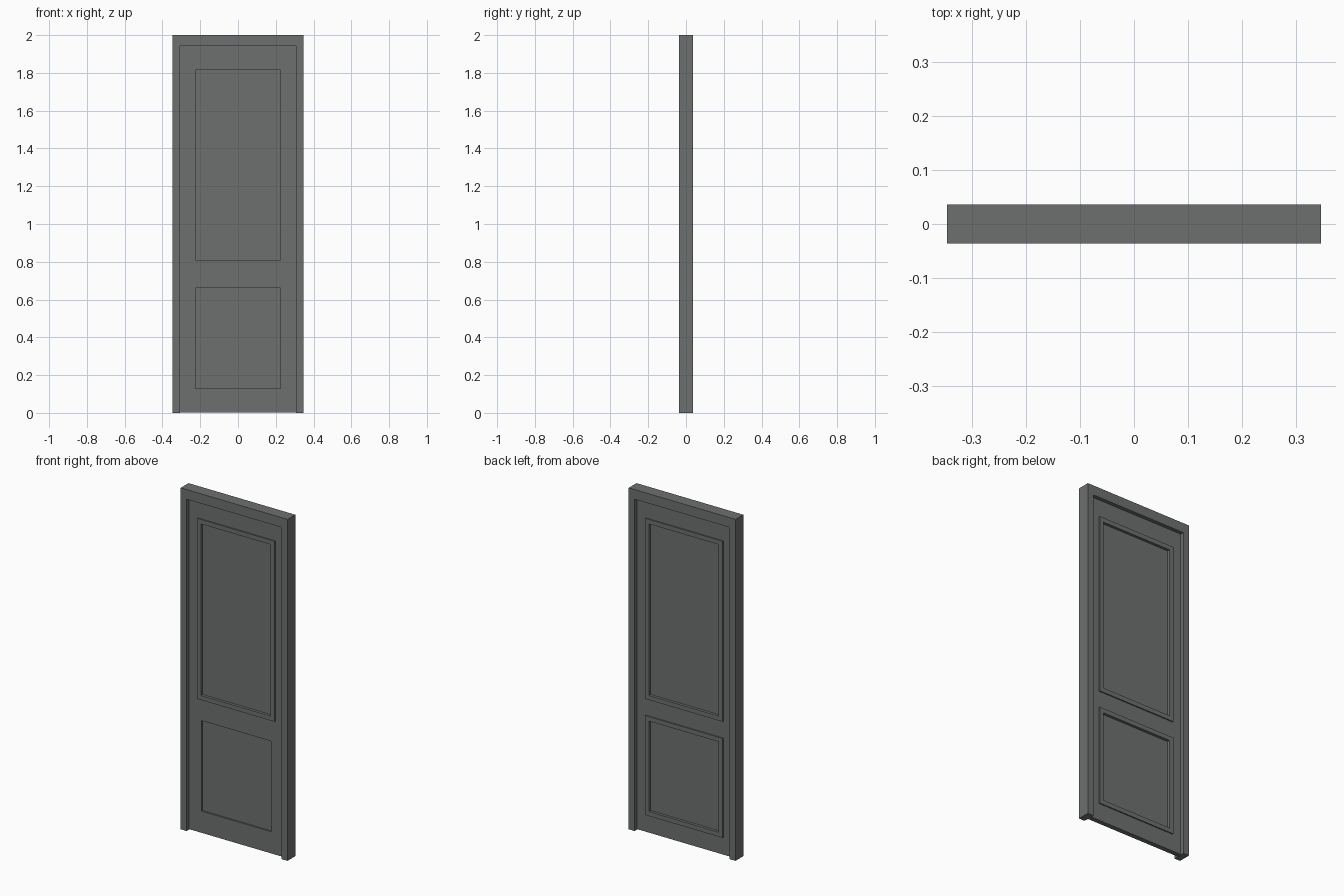
import bpy
import bmesh

old = bpy.data.objects.get("Cube")
if old:
    bpy.data.objects.remove(old, do_unlink=True)

# Single painted finish
paint = bpy.data.materials.new("dark_grey_paint")
paint.use_nodes = True
GREY = (0.155, 0.162, 0.16, 1)
paint.diffuse_color = GREY
paint.node_tree.nodes["Principled BSDF"].inputs["Base Color"].default_value = GREY


def extrude_outline(name, rings, y0, y1):
    """Extrude an outline in the xz plane, with optional holes, from y0 to y1."""
    bm = bmesh.new()
    edges = []
    for ring in rings:
        verts = [bm.verts.new((x, y0, z)) for x, z in ring]
        edges += [bm.edges.new((v, verts[i - 1])) for i, v in enumerate(verts)]
    bmesh.ops.triangle_fill(bm, edges=edges, use_beauty=True, normal=(0, -1, 0))
    out = bmesh.ops.extrude_face_region(bm, geom=bm.faces[:], use_keep_orig=True)
    for v in out["geom"]:
        if isinstance(v, bmesh.types.BMVert):
            v.co.y = y1
    bmesh.ops.recalc_face_normals(bm, faces=bm.faces[:])
    bmesh.ops.dissolve_limit(bm, angle_limit=0.01, verts=bm.verts[:], edges=bm.edges[:])
    mesh = bpy.data.meshes.new(name)
    bm.to_mesh(mesh)
    bm.free()
    mesh.materials.append(paint)
    obj = bpy.data.objects.new(name, mesh)
    bpy.context.collection.objects.link(obj)
    return obj


def rect(half, z0, z1):
    return [(-half, z0), (half, z0), (half, z1), (-half, z1)]


OUT, IN, HEAD, DEPTH = 0.346, 0.308, 1.943, 0.036
LEAF, PANEL, PROUD = 0.014, 0.005, 0.021
OPEN, TRIM = 0.226, 0.026
upper, lower = (0.81, 1.815), (0.13, 0.66)

# Door frame: two jambs joined by the head
extrude_outline("door_frame", [[
    (-OUT, 0), (-IN, 0), (-IN, HEAD), (IN, HEAD),
    (IN, 0), (OUT, 0), (OUT, 2), (-OUT, 2)]], -DEPTH, DEPTH)

# Door leaf: stiles and rails around two openings
extrude_outline("door_leaf", [rect(IN, 0.003, HEAD), rect(OPEN, *upper),
                              rect(OPEN, *lower)], -LEAF, LEAF)

# Recessed panels
for name, (z0, z1) in (("upper_panel", upper), ("lower_panel", lower)):
    extrude_outline(name, [rect(OPEN, z0, z1)], -PANEL, PANEL)

# Raised mouldings: one on the front, two on the back
for name, (z0, z1), side in (("front_upper_moulding", upper, -1),
                             ("back_upper_moulding", upper, 1),
                             ("back_lower_moulding", lower, 1)):
    extrude_outline(name, [rect(OPEN + TRIM, z0 - TRIM, z1 + TRIM), rect(OPEN, z0, z1)],
                    side * LEAF, side * PROUD)
